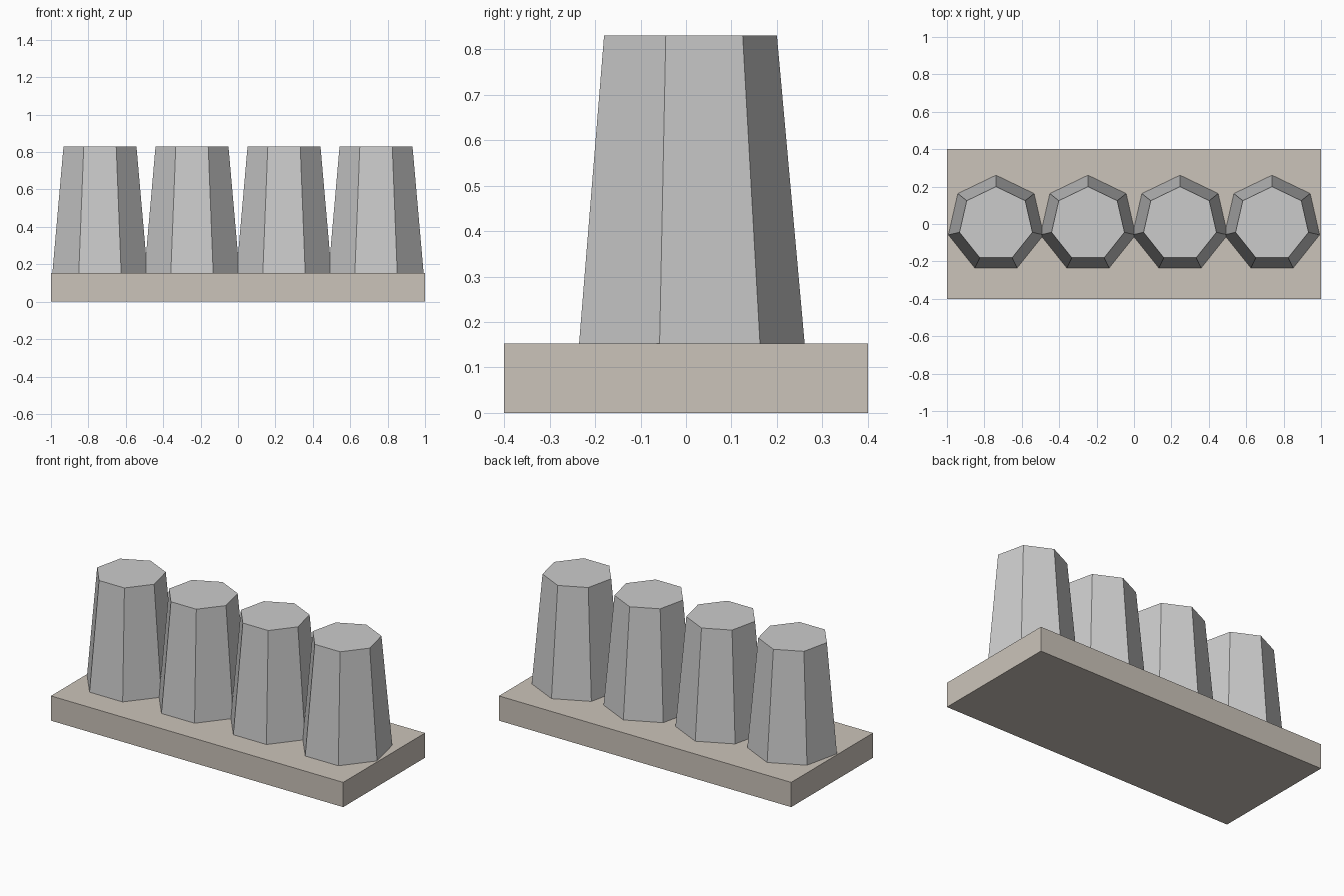
import bpy, bmesh
from math import sin, cos, tau

if "Cube" in bpy.data.objects:
    bpy.data.objects.remove(bpy.data.objects["Cube"])

SLAB_H, TOP_Z = 0.153, 0.83
SIDES, R_BOTTOM, R_TOP, SPACING = 7, 0.261, 0.2, 0.492


def add_object(name, bm, material=None):
    bmesh.ops.recalc_face_normals(bm, faces=bm.faces)
    mesh = bpy.data.meshes.new(name)
    bm.to_mesh(mesh)
    bm.free()
    obj = bpy.data.objects.new(name, mesh)
    if material:
        mesh.materials.append(material)
    bpy.context.collection.objects.link(obj)
    return obj


def ring(bm, radius, z):
    # polygon with one corner pointing to the back (+y)
    return [bm.verts.new((radius * sin(tau * i / SIDES), radius * cos(tau * i / SIDES), z))
            for i in range(SIDES)]


# Base slab
brown = bpy.data.materials.new("brown")
brown.diffuse_color = (0.6, 0.55, 0.49, 1)
brown.use_nodes = True
brown.node_tree.nodes["Principled BSDF"].inputs["Base Color"].default_value = brown.diffuse_color
bm = bmesh.new()
bmesh.ops.create_cube(bm, size=1)
bmesh.ops.scale(bm, vec=(2, 0.8, SLAB_H), verts=bm.verts)
bmesh.ops.translate(bm, vec=(0, 0, SLAB_H / 2), verts=bm.verts)
add_object("base_slab", bm, brown)

# Row of tapered seven-sided pillars
for n in range(4):
    bm = bmesh.new()
    low, high = ring(bm, R_BOTTOM, SLAB_H), ring(bm, R_TOP, TOP_Z)
    bm.faces.new(low)
    bm.faces.new(high)
    for i in range(SIDES):
        j = (i + 1) % SIDES
        bm.faces.new((low[i], low[j], high[j], high[i]))
    add_object(f"pillar_{n + 1}", bm).location.x = (n - 1.5) * SPACING
